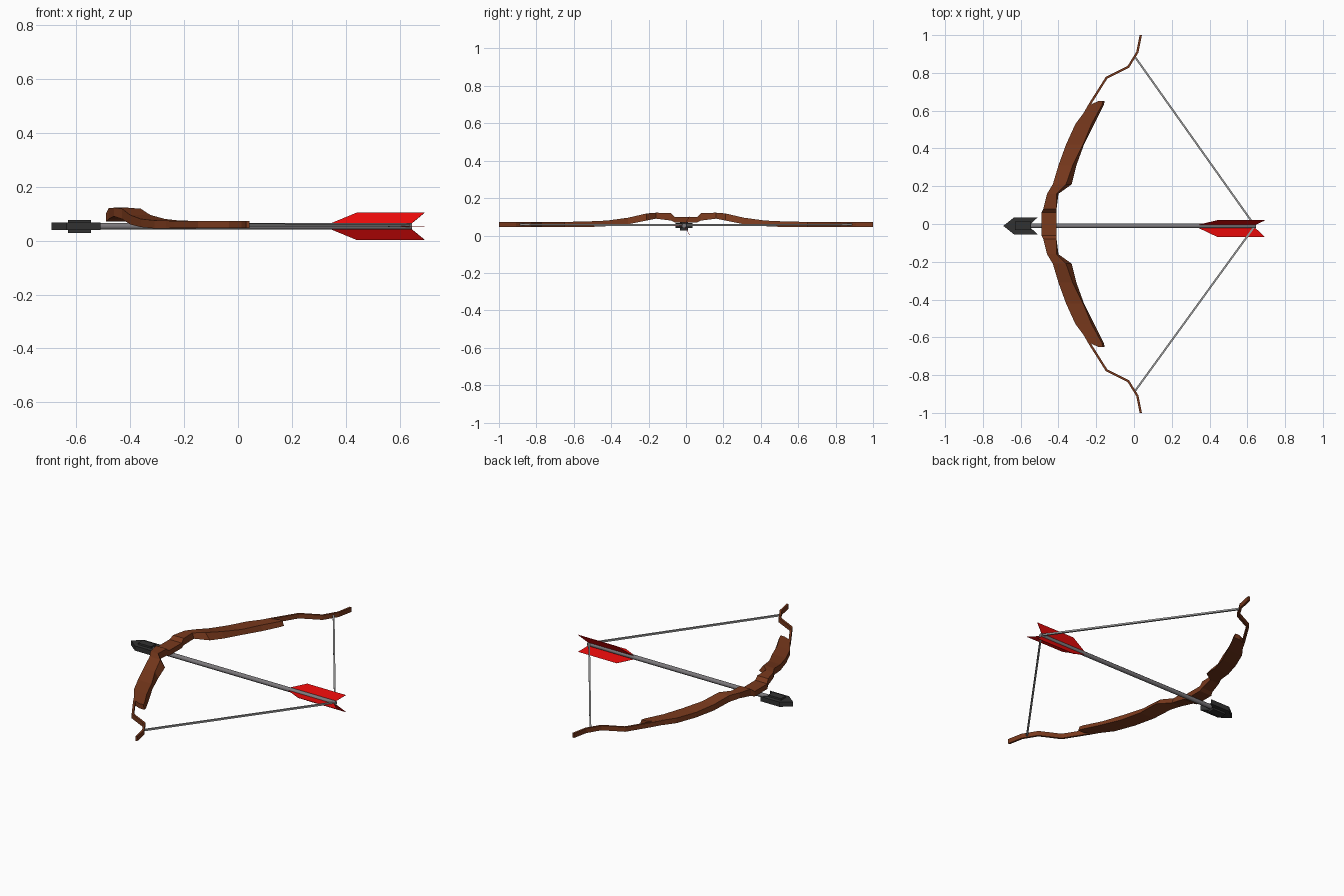
import bpy
import bmesh
import math
from mathutils import Vector

cube = bpy.data.objects.get("Cube")
if cube:
    bpy.data.objects.remove(cube, do_unlink=True)


def material(name, r, g, b):
    mat = bpy.data.materials.new(name)
    mat.use_nodes = True
    mat.diffuse_color = (r, g, b, 1)
    shader = next(n for n in mat.node_tree.nodes if n.type == "BSDF_PRINCIPLED")
    shader.inputs["Base Color"].default_value = (r, g, b, 1)
    return mat


WOOD = material("brown wood", .19, .041, .012)
STEEL = material("grey steel", .2, .19, .2)
STRING = material("pale cord", .33, .33, .33)
IRON = material("dark iron", .031, .031, .031)
RED = material("red feather", .8, .003, .003)

AXIS_Y, AXIS_Z = -.01, .053      # centre line of the arrow


def finish(name, bm, mat, mirror=False):
    bmesh.ops.recalc_face_normals(bm, faces=bm.faces)
    mesh = bpy.data.meshes.new(name)
    bm.to_mesh(mesh)
    bm.free()
    mesh.materials.append(mat)
    obj = bpy.data.objects.new(name, mesh)
    bpy.context.collection.objects.link(obj)
    if mirror:
        mod = obj.modifiers.new("both sides", "MIRROR")
        mod.use_axis = (False, True, False)
    return obj


def loft(name, sections, mat, open_start=False, mirror=False):
    """Skin a row of closed cross-sections and cap the ends."""
    bm = bmesh.new()
    rings = [[bm.verts.new(p) for p in s] for s in sections]
    for a, b in zip(rings, rings[1:]):
        for i in range(len(a)):
            j = (i + 1) % len(a)
            bm.faces.new((a[i], a[j], b[j], b[i]))
    if not open_start:
        bm.faces.new(rings[0])
    bm.faces.new(rings[-1])
    return finish(name, bm, mat, mirror)


def rod(name, start, end, radius, sides, mat):
    a, b = Vector(start), Vector(end)
    turn = (b - a).to_track_quat("Z", "Y")
    ring = [turn @ Vector((radius * math.cos(t), radius * math.sin(t), 0))
            for t in (math.tau * (i + .5) / sides for i in range(sides))]
    return loft(name, [[p + end_point for p in ring] for end_point in (a, b)], mat)


def plate(name, outline, bottom, top, mat):
    return loft(name, [[(x, y, z) for x, y in outline] for z in (bottom, top)], mat)


# Carved body: y, outer x, inner top x, inner bottom x, bottom z, top z
BODY = [
    (0, -.49, -.41, -.41, .07, .1),
    (.06, -.49, -.41, -.41, .07, .1),
    (.08, -.48, -.41, -.41, .08, .12),
    (.16, -.46, -.41, -.4, .09, .122),
    (.21, -.43, -.36, -.33, .08, .118),
    (.31, -.4, -.325, -.305, .06, .095),
    (.42, -.36, -.27, -.265, .05, .08),
    (.53, -.31, -.225, -.21, .045, .075),
    (.63, -.235, -.17, -.16, .045, .073),
    (.65, -.19, -.165, -.155, .045, .073),
]
loft("bow_body", [[(xo, y, zb), (xo, y, zt), (xt, y, zt), (xb, y, zb)]
                  for y, xo, xt, xb, zb, zt in BODY], WOOD, True, True)

# Thin recurved limb tips
PATH = [(-.31, .5), (-.23, .64), (-.145, .775), (-.03, .832), (.018, .91), (.036, 1)]
points = [Vector(p) for p in PATH]
strip = []
for i, p in enumerate(points):
    along = points[min(i + 1, len(points) - 1)] - points[max(i - 1, 0)]
    side = Vector((-along.y, along.x)).normalized() * .006
    if i == len(points) - 1:
        side = Vector((-.006, 0))
    l, r = p + side, p - side
    strip.append([(l.x, l.y, .046), (l.x, l.y, .073), (r.x, r.y, .073), (r.x, r.y, .046)])
loft("limb_tips", strip, WOOD, mirror=True)

# Drawn string
for name, s in (("left_string", 1), ("right_string", -1)):
    rod(name, (.005, s * .885, .058), (.64, AXIS_Y, .056), .007, 4, STRING)

# Arrow shaft
shaft = rod("arrow_shaft", (-.56, AXIS_Y, AXIS_Z), (.645, AXIS_Y, AXIS_Z), .013, 8, STEEL)
shaft.select_set(True)
bpy.context.view_layer.objects.active = shaft
bpy.ops.object.shade_smooth_by_angle(angle=math.radians(60))

# Arrowhead: barbed flat blade with a raised core
half = [(-.635, .045), (-.51, .045), (-.545, .012)]
outline = [(-.692, 0)] + half + [(x, -y) for x, y in reversed(half)]
plate("arrowhead_blade", [(x, y + AXIS_Y) for x, y in outline],
      AXIS_Z - .014, AXIS_Z + .014, IRON)
core = [(-.63, -.022), (-.545, -.022), (-.545, .022), (-.63, .022)]
plate("arrowhead_core", [(x, y + AXIS_Y) for x, y in core],
      AXIS_Z - .025, AXIS_Z + .024, IRON)

# Three feathers around the shaft
VANE = [(.335, .008), (.44, .058), (.692, .058), (.635, .004)]
for i, name in enumerate(("upper_feather", "side_feather", "lower_feather")):
    angle = math.radians(60 + 120 * i)
    out = Vector((0, math.cos(angle), math.sin(angle)))
    thick = Vector((0, -out.z, out.y)) * .001
    base = Vector((0, AXIS_Y, AXIS_Z))
    loft(name, [[base + Vector((x, 0, 0)) + out * r + thick * s for x, r in VANE]
                for s in (-1, 1)], RED)
